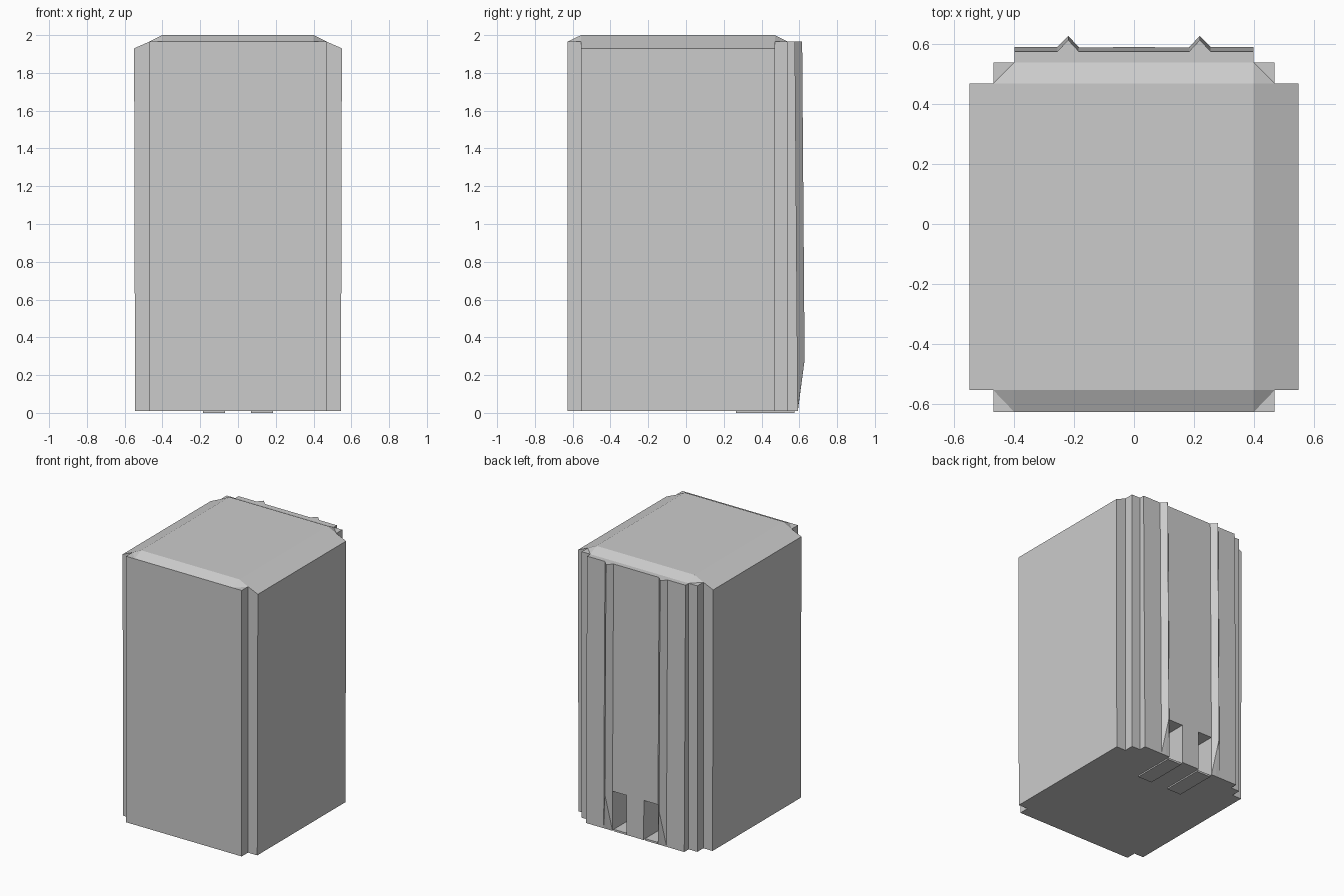
import bpy, bmesh

if "Cube" in bpy.data.objects:
    bpy.data.objects.remove(bpy.data.objects["Cube"])


def finish(name, bm):
    bmesh.ops.recalc_face_normals(bm, faces=bm.faces[:])
    me = bpy.data.meshes.new(name)
    bm.to_mesh(me)
    bm.free()
    ob = bpy.data.objects.new(name, me)
    bpy.context.collection.objects.link(ob)
    return ob


def hull(name, pts):
    bm = bmesh.new()
    for p in pts:
        bm.verts.new(p)
    bmesh.ops.convex_hull(bm, input=bm.verts[:])
    bmesh.ops.dissolve_limit(bm, angle_limit=0.002, verts=bm.verts[:], edges=bm.edges[:])
    return finish(name, bm)


def box(name, x0, x1, y0, y1, z0, z1):
    return hull(name, [(x, y, z) for x in (x0, x1) for y in (y0, y1) for z in (z0, z1)])


def cut(target, cutter):
    m = target.modifiers.new("slot", "BOOLEAN")
    m.operation, m.solver, m.object = "DIFFERENCE", "EXACT", cutter
    bpy.context.view_layer.objects.active = target
    bpy.ops.object.modifier_apply(modifier=m.name)


BASE, LIP, TOP, SIDE = 0.01, 1.965, 2.0, 1.93
XI, XM, XO, XOB = 0.40, 0.47, 0.55, 0.545   # inner, mid, outer top, outer bottom
YF, YFI, YBI, YB = -0.628, -0.555, 0.47, 0.54

# main body: stepped-corner prism with a chamfered top
bm = bmesh.new()
cache = {}


def v(x, y, z):
    key = (x, y, z)
    if key not in cache:
        cache[key] = bm.verts.new(key)
    return cache[key]


def face(*pts):
    bm.faces.new([v(*p) for p in pts])


half = [(XI, YF, LIP), (XM, YF, LIP), (XM, YFI, LIP), (XO, YFI, SIDE),
        (XO, YBI, SIDE), (XM, YBI, LIP), (XM, YB, LIP), (XI, YB, LIP)]
ring = half + [(-x, y, z) for x, y, z in reversed(half)]
low = [((XOB if x > 0 else -XOB) if abs(x) == XO else x, y, BASE) for x, y, z in ring]
for i in range(len(ring)):
    j = (i + 1) % len(ring)
    face(low[i], low[j], ring[j], ring[i])
face(*low)
face((-XI, YFI, TOP), (XI, YFI, TOP), (XI, YBI, TOP), (-XI, YBI, TOP))
for s in (1, -1):
    face((s*XI, YFI, TOP), (s*XM, YFI, LIP), (s*XO, YFI, SIDE),
         (s*XO, YBI, SIDE), (s*XM, YBI, LIP), (s*XI, YBI, TOP))
    for yi, yo in ((YFI, YF), (YBI, YB)):
        face((s*XI, yi, TOP), (s*XM, yi, LIP), (s*XI, yo, LIP))
        face((s*XM, yi, LIP), (s*XM, yo, LIP), (s*XI, yo, LIP))
for yi, yo in ((YFI, YF), (YBI, YB)):
    face((-XI, yi, TOP), (XI, yi, TOP), (XI, yo, LIP), (-XI, yo, LIP))
body = finish("body", bm)

# slightly tapered back panel
PT, PB = 0.577, 0.592
panel = hull("back_panel", [(x, y, z) for x in (-XI, XI)
                            for y, z in ((YB, BASE), (PB, BASE), (YB, LIP), (PT, LIP))])

for s, side in ((1, "right"), (-1, "left")):
    # contact slot through the bottom of the back
    xa, xb = sorted((s * 0.07, s * 0.185))
    slot = box("slot_cutter", xa, xb, 0.27, 0.70, -0.05, 0.30)
    cut(body, slot)
    cut(panel, slot)
    bpy.data.objects.remove(slot)
    # thin contact plate flooring the slot
    box("contact_plate_" + side, xa, xb, 0.265, 0.575, 0.0, 0.014)
    # triangular guide rib, running out to the panel at the foot
    c, w = s * 0.22, 0.036
    hull("guide_rib_" + side, [
        (c - w, PT - 0.001, LIP), (c + w, PT - 0.001, LIP), (c, 0.615, LIP),
        (c, 0.628, 0.28),
        (c - w, PB - 0.001, BASE), (c + w, PB - 0.001, BASE), (c, PB, BASE)])
